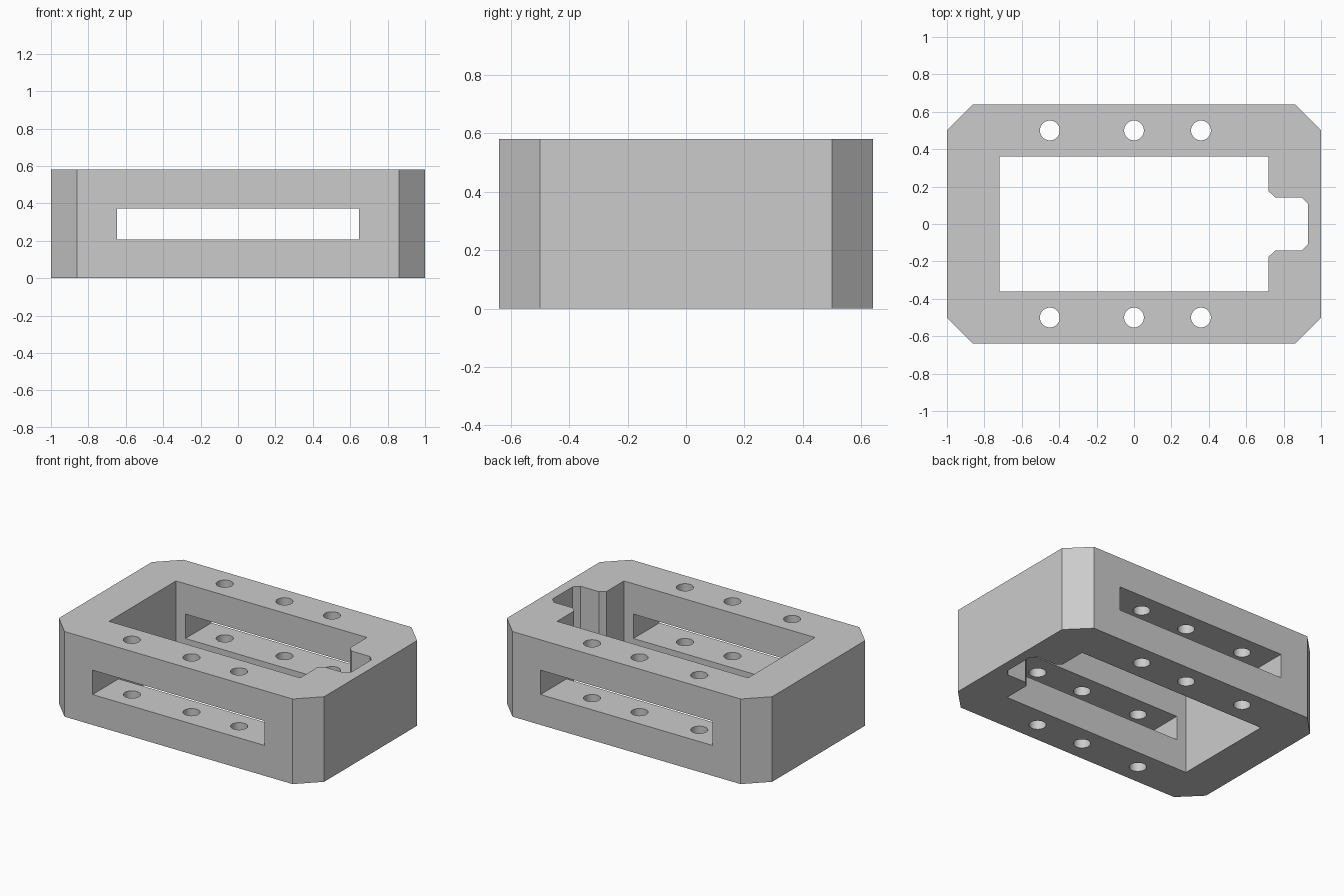
import bpy, bmesh, math

if "Cube" in bpy.data.objects:
    bpy.data.objects.remove(bpy.data.objects["Cube"], do_unlink=True)

HEIGHT = 0.58
MARGIN = 0.1

grey = bpy.data.materials.new("plain grey")
grey.use_nodes = True
colour = (0.6, 0.6, 0.6, 1)
grey.diffuse_color = colour
grey.node_tree.nodes["Principled BSDF"].inputs["Base Color"].default_value = colour


def prism(name, outline, z0, z1):
    """Extrude a counter-clockwise outline from z0 to z1."""
    bm = bmesh.new()
    base = bm.faces.new([bm.verts.new((x, y, z0)) for x, y in outline])
    top = bmesh.ops.extrude_face_region(bm, geom=[base])["geom"]
    bmesh.ops.translate(bm, vec=(0, 0, z1 - z0),
                        verts=[v for v in top if isinstance(v, bmesh.types.BMVert)])
    bmesh.ops.recalc_face_normals(bm, faces=bm.faces)
    mesh = bpy.data.meshes.new(name)
    bm.to_mesh(mesh)
    bm.free()
    mesh.materials.append(grey)
    obj = bpy.data.objects.new(name, mesh)
    bpy.context.collection.objects.link(obj)
    return obj


def mirrored(half):
    """Complete an outline whose lower half (y < 0) is given."""
    return half + [(x, -y) for x, y in reversed(half)]


def circle(cx, cy, r, n=40):
    return [(cx + r * math.cos(math.tau * i / n), cy + r * math.sin(math.tau * i / n))
            for i in range(n)]


def cut(body, cutter):
    cutter.hide_render = True
    mod = body.modifiers.new("cut", 'BOOLEAN')
    mod.operation = 'DIFFERENCE'
    mod.solver = 'EXACT'
    mod.object = cutter
    bpy.context.view_layer.objects.active = body
    bpy.ops.object.modifier_apply(modifier=mod.name)
    bpy.data.objects.remove(cutter, do_unlink=True)


# Block with chamfered corners
body = prism("housing_frame", mirrored([(-1, -0.5), (-0.86, -0.64), (0.86, -0.64), (1, -0.5)]),
             0, HEIGHT)

# Central opening with cable notch on the +x side
opening = mirrored([(-0.72, -0.36), (0.72, -0.36), (0.72, -0.175), (0.755, -0.143),
                    (0.895, -0.143), (0.93, -0.108)])
cut(body, prism("opening_cutter", opening, -MARGIN, HEIGHT + MARGIN))

# Long slot through the front and back walls
slot = mirrored([(-0.648, -0.8), (0.648, -0.8)])
cut(body, prism("slot_cutter", slot, 0.207, 0.373))

# Vertical screw holes in both long walls
for x in (-0.45, 0, 0.358):
    for y in (-0.5, 0.5):
        cut(body, prism("hole_cutter", circle(x, y, 0.053), -MARGIN, HEIGHT + MARGIN))

# Smooth hole walls, crisp edges elsewhere
bpy.ops.object.select_all(action='DESELECT')
body.select_set(True)
bpy.context.view_layer.objects.active = body
bpy.ops.object.shade_smooth_by_angle(angle=math.radians(30))
